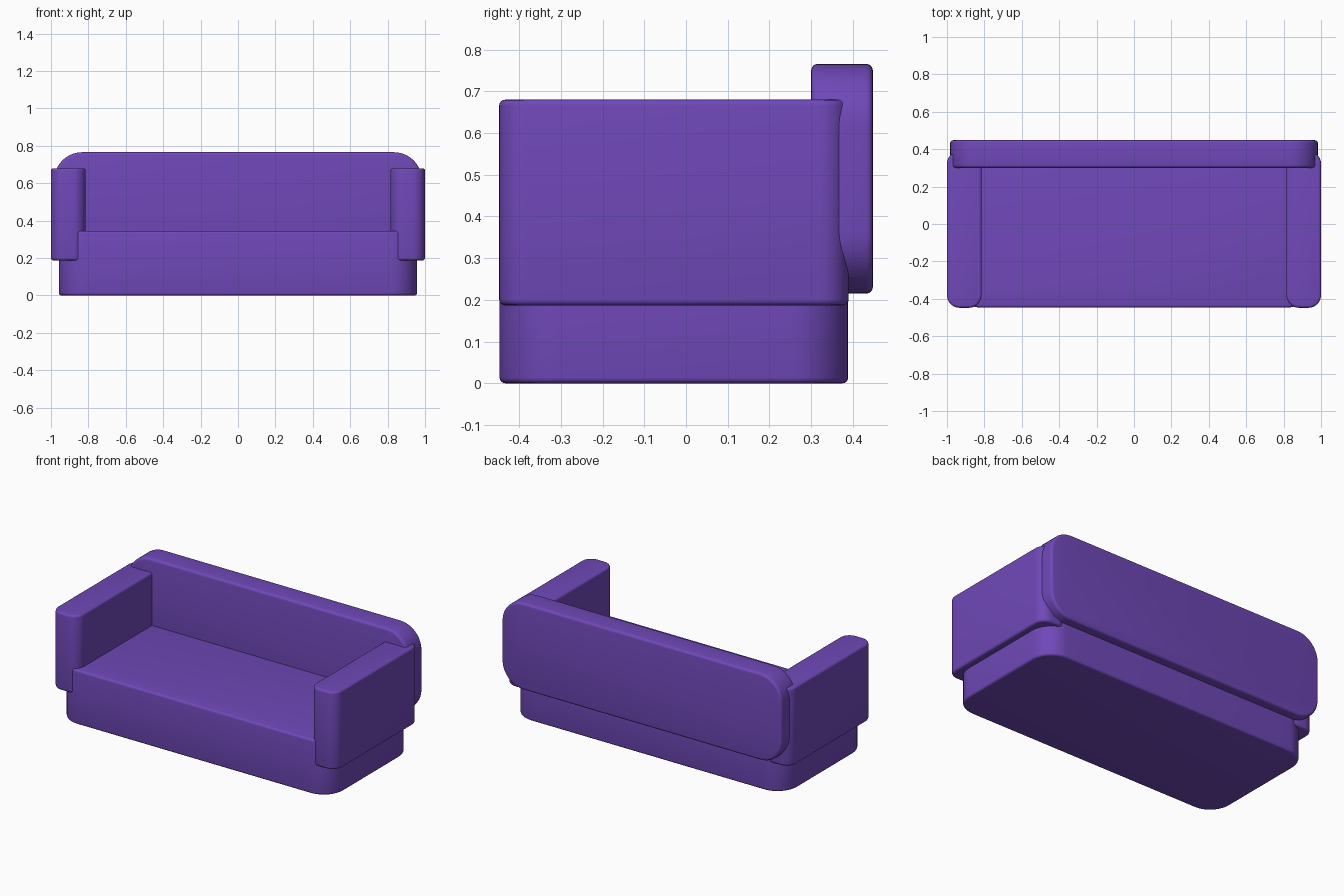
import bpy
import bmesh
from mathutils import Matrix, Vector

if "Cube" in bpy.data.objects:
    bpy.data.objects.remove(bpy.data.objects["Cube"])

fabric = bpy.data.materials.new("purple_fabric")
fabric.diffuse_color = (0.16, 0.065, 0.48, 1)
fabric.use_nodes = True
fabric.node_tree.nodes["Principled BSDF"].inputs["Base Color"].default_value = fabric.diffuse_color


def rounded_slab(name, lo, hi, axis, radius, rim, segments=10):
    """Box with large rounded corners around one axis and softly rounded rims."""
    lo, hi = Vector(lo), Vector(hi)
    bm = bmesh.new()
    bmesh.ops.create_cube(bm, size=1, matrix=Matrix.Translation((lo + hi) / 2)
                          @ Matrix.Diagonal((*(hi - lo), 1)))

    def along(edge):
        a, b = edge.verts
        return abs(a.co[axis] - b.co[axis]) > 1e-4

    bmesh.ops.bevel(bm, geom=[e for e in bm.edges if along(e)], offset=radius,
                    offset_type='OFFSET', segments=segments, profile=0.5,
                    affect='EDGES')
    bmesh.ops.bevel(bm, geom=[e for e in bm.edges if not along(e)], offset=rim,
                    offset_type='OFFSET', segments=4, profile=0.5,
                    affect='EDGES')
    bmesh.ops.recalc_face_normals(bm, faces=bm.faces)
    mesh = bpy.data.meshes.new(name)
    bm.to_mesh(mesh)
    bm.free()
    mesh.materials.append(fabric)
    obj = bpy.data.objects.new(name, mesh)
    bpy.context.collection.objects.link(obj)
    bpy.ops.object.select_all(action='DESELECT')
    obj.select_set(True)
    bpy.context.view_layer.objects.active = obj
    bpy.ops.object.shade_smooth_by_angle()
    return obj


# Seat block, rounded in plan
rounded_slab("seat", (-0.958, -0.447, 0), (0.958, 0.389, 0.345), 2, 0.14, 0.014)

# Armrests, overhanging the seat on both sides
for side, x0, x1 in (("left", -1.0, -0.815), ("right", 0.815, 1.0)):
    rounded_slab(f"{side}_armrest", (x0, -0.448, 0.187), (x1, 0.39, 0.68),
                 2, 0.068, 0.014)

# Backrest, rounded as seen from the front
rounded_slab("backrest", (-0.983, 0.30, 0.215), (0.983, 0.448, 0.766), 1, 0.15, 0.016)
